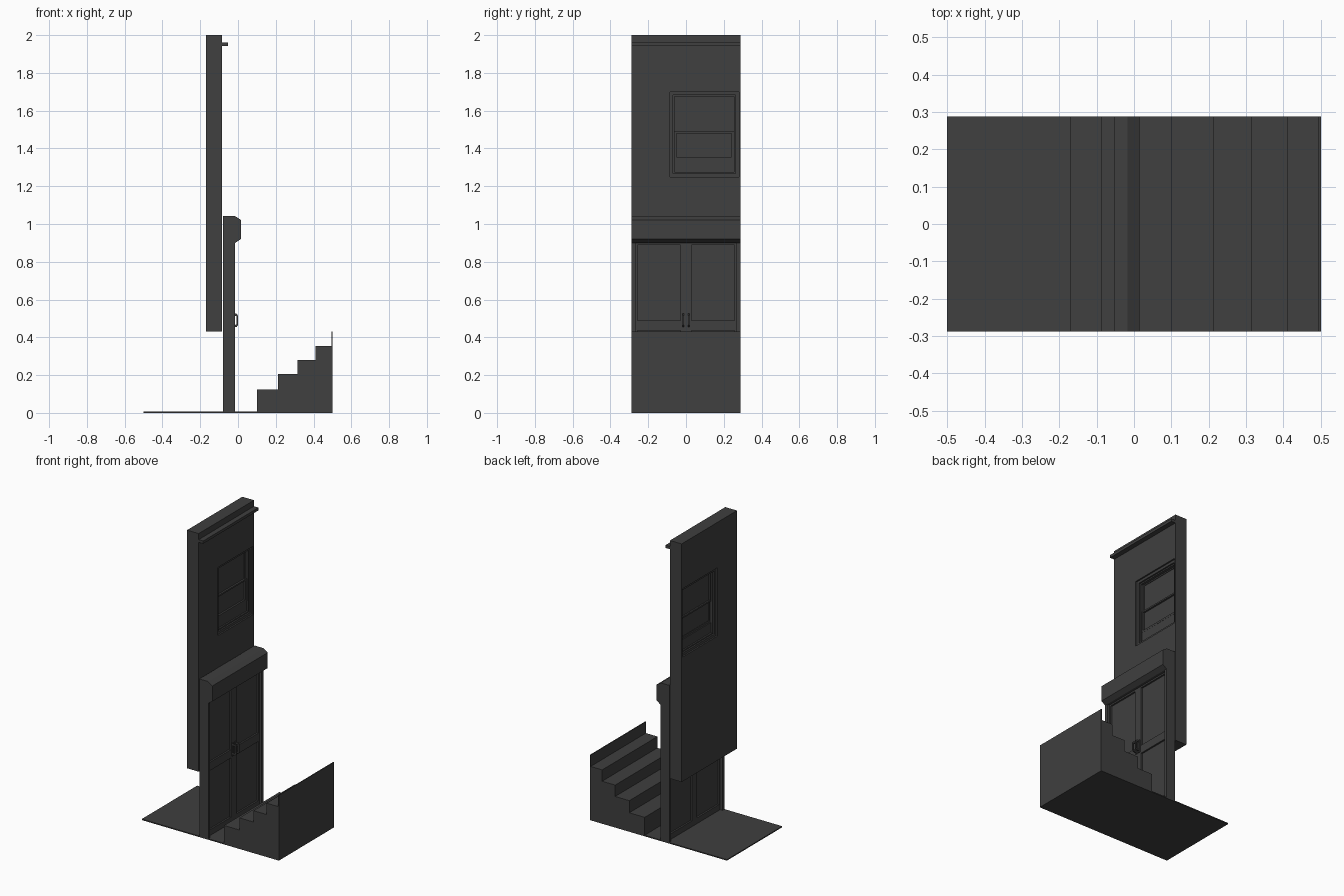
import bpy
import bmesh

if "Cube" in bpy.data.objects:
    bpy.data.objects.remove(bpy.data.objects["Cube"])

HALF = 0.288  # half the width of the whole set

charcoal = bpy.data.materials.new("charcoal")
charcoal.use_nodes = True
COLOUR = (0.05, 0.05, 0.05, 1)
charcoal.diffuse_color = COLOUR
bsdf = charcoal.node_tree.nodes["Principled BSDF"]
bsdf.inputs["Base Color"].default_value = COLOUR
bsdf.inputs["Roughness"].default_value = 0.9


def finish(name, bm):
    bmesh.ops.recalc_face_normals(bm, faces=bm.faces)
    mesh = bpy.data.meshes.new(name)
    bm.to_mesh(mesh)
    bm.free()
    mesh.materials.append(charcoal)
    obj = bpy.data.objects.new(name, mesh)
    bpy.context.collection.objects.link(obj)
    return obj


def prism(name, profile, y0=-HALF, y1=HALF):
    """Extrude an x-z outline along y."""
    bm = bmesh.new()
    face = bm.faces.new([bm.verts.new((x, y0, z)) for x, z in profile])
    ext = bmesh.ops.extrude_face_region(bm, geom=[face])
    moved = [v for v in ext["geom"] if isinstance(v, bmesh.types.BMVert)]
    bmesh.ops.translate(bm, verts=moved, vec=(0, y1 - y0, 0))
    return finish(name, bm)


def box(name, x, y, z):
    return prism(name, [(x[0], z[0]), (x[1], z[0]), (x[1], z[1]), (x[0], z[1])], *y)


def ring(name, x, y, z, inner_y, inner_z):
    """Rectangular frame in the y-z plane with a rectangular opening."""
    bm = bmesh.new()

    def loop(px, ys, zs):
        corners = ((ys[0], zs[0]), (ys[1], zs[0]), (ys[1], zs[1]), (ys[0], zs[1]))
        return [bm.verts.new((px, cy, cz)) for cy, cz in corners]

    loops = [loop(x[0], y, z), loop(x[1], y, z),
             loop(x[1], inner_y, inner_z), loop(x[0], inner_y, inner_z)]
    for a, b in zip(loops, loops[1:] + loops[:1]):
        for i in range(4):
            j = (i + 1) % 4
            bm.faces.new((a[i], a[j], b[j], b[i]))
    return finish(name, bm)


FULL = (-HALF, HALF)

# Floor and stairs
box("floor", (-0.5, 0.5), FULL, (0, 0.007))
edges = [0.1, 0.212, 0.315, 0.41, 0.494]
heights = [0.125, 0.205, 0.28, 0.355]
outline = [(edges[0], 0.007)]
for i, h in enumerate(heights):
    outline += [(edges[i], h), (edges[i + 1], h)]
outline.append((edges[-1], 0.007))
prism("stairs", outline)
box("stair_backboard", (0.494, 0.5), FULL, (0.007, 0.43))

# Upper wall with window opening and cornice
opening_y, opening_z = (-0.085, 0.28), (1.25, 1.70)
ring("upper_wall", (-0.17, -0.085), FULL, (0.43, 2.0), opening_y, opening_z)
box("cornice", (-0.085, -0.052), FULL, (1.942, 1.96))

# Window: casing, sashes and lower panel
ring("window_casing", (-0.16, -0.095), opening_y, opening_z, (-0.068, 0.263), (1.267, 1.683))
ring("window_inner_frame", (-0.15, -0.105), (-0.068, 0.263), (1.267, 1.683),
     (-0.06, 0.255), (1.275, 1.675))
ring("upper_sash", (-0.14, -0.122), (-0.06, 0.255), (1.48, 1.675), (-0.05, 0.24), (1.49, 1.667))
ring("lower_sash", (-0.132, -0.114), (-0.06, 0.255), (1.342, 1.49), (-0.05, 0.24), (1.355, 1.48))
box("window_pane", (-0.13, -0.126), (-0.06, 0.255), (1.34, 1.675))
box("window_bottom_panel", (-0.14, -0.115), (-0.06, 0.255), (1.275, 1.342))

# Door frame and lintel
for side, y in (("right", (-HALF, -0.268)), ("left", (0.268, HALF))):
    box(side + "_jamb", (-0.08, -0.015), y, (0.007, 0.9))
prism("lintel", [(-0.08, 0.9), (-0.015, 0.9), (0.015, 0.92), (0.015, 1.022),
                 (-0.018, 1.043), (-0.08, 1.043)])

# Double doors: leaf frames, panels and handles
for side, s in (("right", -1), ("left", 1)):
    leaf = sorted((s * 0.001, s * 0.268))
    panel = sorted((s * 0.028, s * 0.258))
    ring(side + "_door_leaf", (-0.062, -0.032), leaf, (0.007, 0.9), panel, (0.045, 0.89))
    box(side + "_door_rail", (-0.062, -0.032), panel, (0.435, 0.49))
    box(side + "_door_panel", (-0.051, -0.043), panel, (0.045, 0.89))
    plate = sorted((s * 0.007, s * 0.021))
    box(side + "_handle_plate", (-0.032, -0.026), plate, (0.445, 0.53))
    grip = sorted((s * 0.01, s * 0.018))
    prism(side + "_handle", [(-0.026, 0.455), (-0.007, 0.455), (0, 0.465), (0, 0.515),
                             (-0.007, 0.525), (-0.026, 0.525), (-0.026, 0.515),
                             (-0.009, 0.513), (-0.009, 0.467), (-0.026, 0.465)], *grip)
